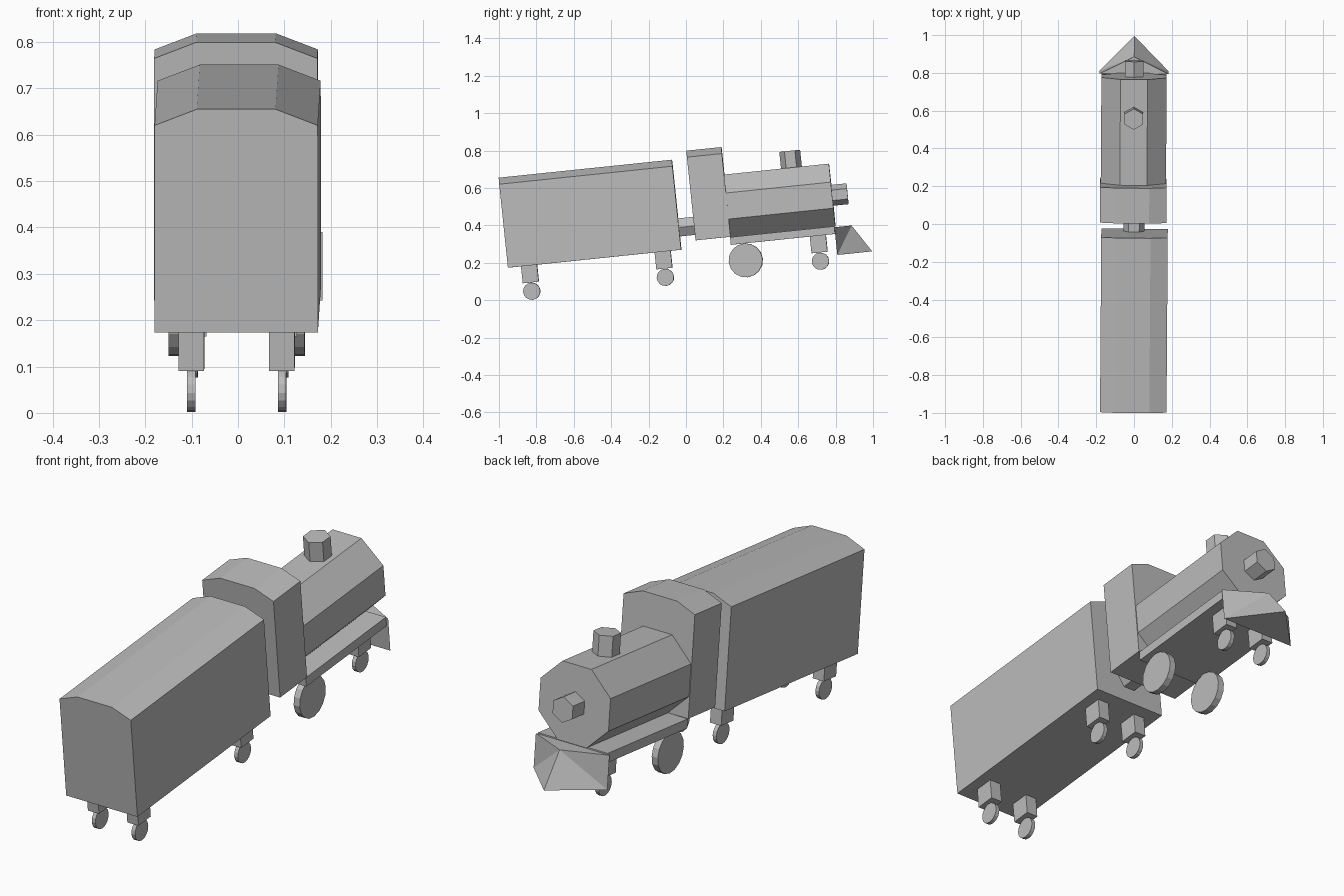
import bpy, bmesh, math
from mathutils import Matrix, Vector

cube = bpy.data.objects.get("Cube")
if cube:
    bpy.data.objects.remove(cube, do_unlink=True)

grey = bpy.data.materials.new("plain_grey")
grey.use_nodes = True
colour = (0.5, 0.5, 0.5, 1)
grey.diffuse_color = colour
grey.node_tree.nodes["Principled BSDF"].inputs["Base Color"].default_value = colour

# The whole train climbs slightly and is turned a little
POSE = Matrix.Rotation(math.radians(-0.4), 4, 'Z') @ Matrix.Rotation(math.radians(5.93), 4, 'X')
WAGON_SHIFT, ENGINE_SHIFT = 0.003, -0.005


def finish(name, bm, shift):
    bmesh.ops.recalc_face_normals(bm, faces=bm.faces)
    mesh = bpy.data.meshes.new(name)
    bm.to_mesh(mesh)
    bm.free()
    mesh.materials.append(grey)
    obj = bpy.data.objects.new(name, mesh)
    bpy.context.collection.objects.link(obj)
    obj.matrix_world = POSE @ Matrix.Translation((shift, 0, 0))
    return obj


def extrude(name, profile, start, end, shift):
    """Sweep an (x, z) profile along the train from start to end."""
    bm = bmesh.new()
    face = bm.faces.new([bm.verts.new((x, start, z)) for x, z in profile])
    new = bmesh.ops.extrude_face_region(bm, geom=[face])["geom"]
    verts = [g for g in new if isinstance(g, bmesh.types.BMVert)]
    bmesh.ops.translate(bm, verts=verts, vec=(0, end - start, 0))
    return finish(name, bm, shift)


def cylinder(name, sides, radius, depth, centre, axis, shift, spin=0):
    bm = bmesh.new()
    bmesh.ops.create_cone(bm, cap_ends=True, segments=sides, radius1=radius,
                          radius2=radius, depth=depth)
    turn = Vector((0, 0, 1)).rotation_difference(Vector(axis)).to_matrix().to_4x4()
    bm.transform(Matrix.Translation(centre) @ turn @ Matrix.Rotation(math.radians(spin), 4, 'Z'))
    return finish(name, bm, shift)


def arched(bottom, eave, ridge, half=0.176, flat=0.085):
    return [(-half, bottom), (half, bottom), (half, eave),
            (flat, ridge), (-flat, ridge), (-half, eave)]


def rect(x0, x1, z0, z1):
    return [(x0, z0), (x1, z0), (x1, z1), (x0, z1)]


# Main bodies
extrude("wagon_body", arched(0.271, 0.72, 0.755), -0.928, 0.003, WAGON_SHIFT)
extrude("cab", arched(0.313, 0.76, 0.795), 0.085, 0.273, ENGINE_SHIFT)
extrude("running_board", rect(-0.172, 0.172, 0.27, 0.311), 0.27, 0.83, ENGINE_SHIFT)

# Eight-sided boiler
octagon = []
for i in range(8):
    a = math.radians(22.5 + 45 * i)
    octagon.append((0.187 * math.cos(a), 0.478 + 0.183 * math.sin(a)))
extrude("boiler", octagon, 0.27, 0.836, ENGINE_SHIFT)

# Six-sided fittings
cylinder("chimney", 6, 0.056, 0.11, (0, 0.634, 0.682), (0, 0, 1), ENGINE_SHIFT)
cylinder("front_lamp", 6, 0.056, 0.1, (0, 0.868, 0.477), (0, 1, 0), ENGINE_SHIFT)
cylinder("coupling", 6, 0.056, 0.12, (0, 0.045, 0.391), (0, 1, 0), 0, spin=30)

# Plough: wedge whose lower point reaches further forward
bm = bmesh.new()
left_top, left_low, right_top, right_low, tip_top, tip_low = [bm.verts.new(p) for p in (
    (0.182, 0.831, 0.306), (0.182, 0.831, 0.157),
    (-0.182, 0.831, 0.306), (-0.182, 0.831, 0.157),
    (0, 0.922, 0.306), (0, 1.017, 0.157))]
for top, low in ((left_top, left_low), (right_top, right_low)):
    bm.faces.new((top, low, tip_top))
    bm.faces.new((low, tip_low, tip_top))
bm.faces.new((left_top, tip_top, right_top))
bm.faces.new((left_low, tip_low, right_low))
bm.faces.new((left_top, left_low, right_low, right_top))
finish("plough", bm, ENGINE_SHIFT)

# Wheels and their brackets, on both sides
for side, s in (("left", 1), ("right", -1)):
    for place, y, shift in (("wagon_rear", -0.815, WAGON_SHIFT),
                            ("wagon_front", -0.097, WAGON_SHIFT),
                            ("engine_front", 0.737, ENGINE_SHIFT)):
        extrude(f"{place}_bracket_{side}", rect(s * 0.07, s * 0.125, 0.18, 0.275),
                y - 0.043, y + 0.043, shift)
        cylinder(f"{place}_wheel_{side}", 16, 0.046, 0.018, (s * 0.098, y, 0.133),
                 (1, 0, 0), shift)
    cylinder(f"drive_wheel_{side}", 16, 0.091, 0.03, (s * 0.132, 0.34, 0.179),
             (1, 0, 0), ENGINE_SHIFT)
